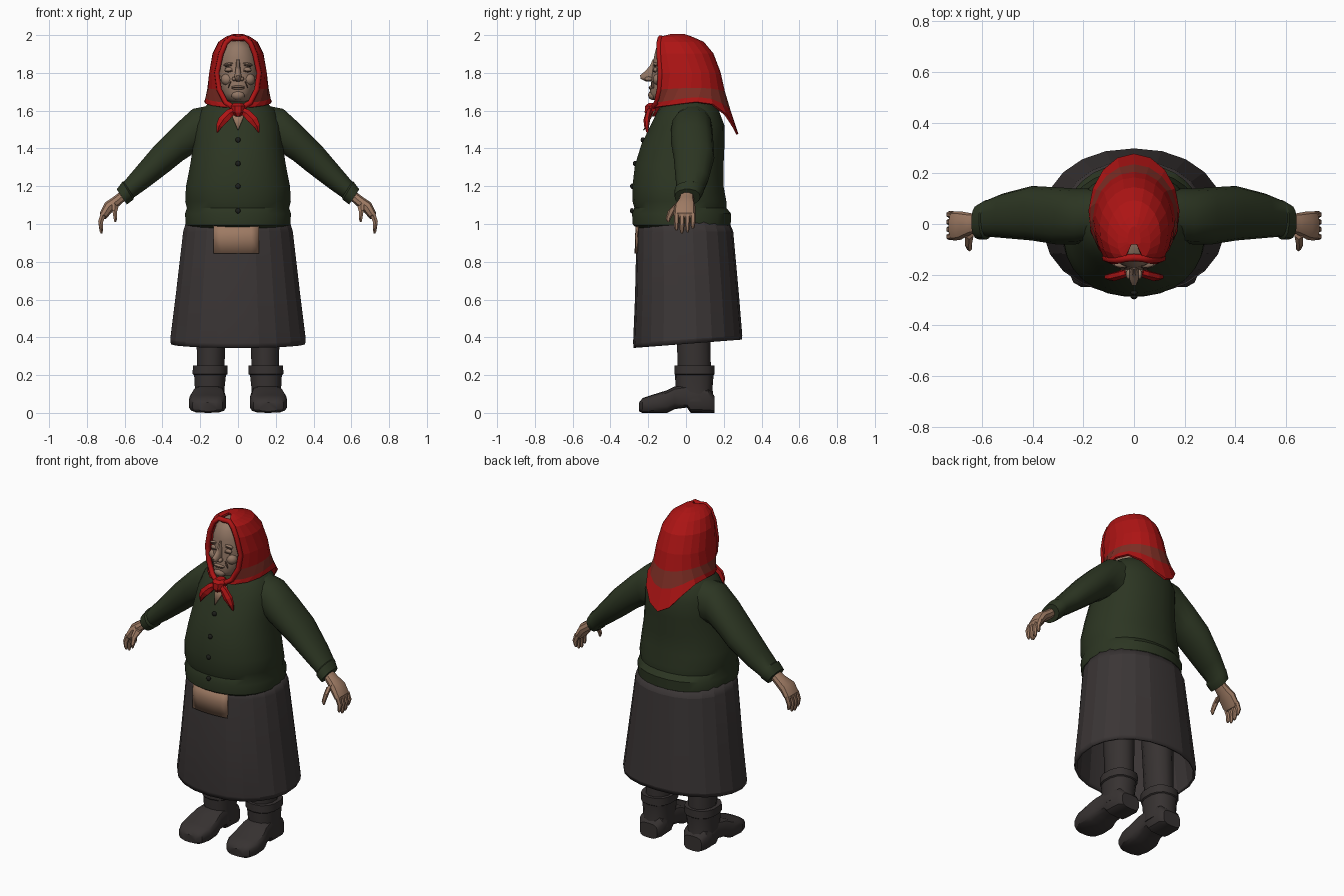
import bpy, bmesh, math
from mathutils import Vector

if "Cube" in bpy.data.objects:
    bpy.data.objects.remove(bpy.data.objects["Cube"])


def material(name, r, g, b):
    m = bpy.data.materials.new(name)
    m.use_nodes = True
    m.diffuse_color = (r, g, b, 1)
    bsdf = m.node_tree.nodes["Principled BSDF"]
    bsdf.inputs["Base Color"].default_value = (r, g, b, 1)
    bsdf.inputs["Roughness"].default_value = 0.9
    return m


RED = material("scarf red", .42, .007, .007)
RUST = material("scarf rust", .21, .027, .018)
GREEN = material("knit green", .025, .036, .016)
BUTTON = material("button dark", .012, .013, .01)
SKIRT = material("skirt charcoal", .043, .036, .036)
BOOT = material("boot brown", .038, .032, .031)
SKIN = material("hand skin", .34, .195, .125)
FACE = material("face skin", .29, .185, .13)
CREASE = material("crease brown", .09, .05, .035)


def finish(name, bm, mats, angle=35):
    bmesh.ops.recalc_face_normals(bm, faces=bm.faces)
    me = bpy.data.meshes.new(name)
    bm.to_mesh(me)
    bm.free()
    ob = bpy.data.objects.new(name, me)
    bpy.context.collection.objects.link(ob)
    for m in mats:
        me.materials.append(m)
    if angle:
        bpy.ops.object.select_all(action='DESELECT')
        ob.select_set(True)
        bpy.context.view_layer.objects.active = ob
        bpy.ops.object.shade_smooth_by_angle(angle=math.radians(angle))
    return ob


def loft(name, rings, mat, n=12, p=2, side=1, caps=True, angle=35):
    """Join superellipse rings, each given as centre, half axis U, half axis V."""
    bm = bmesh.new()
    rows = []
    for c, u, v in rings:
        row = []
        for i in range(n):
            a = math.tau * (i + .5) / n
            ca, sa = math.cos(a), math.sin(a)
            q = (Vector(c) + Vector(u) * math.copysign(abs(ca) ** (2 / p), ca)
                 + Vector(v) * math.copysign(abs(sa) ** (2 / p), sa))
            row.append(bm.verts.new((q.x * side, q.y, q.z)))
        rows.append(row)
    for a, b in zip(rows, rows[1:]):
        for i in range(n):
            j = (i + 1) % n
            bm.faces.new((a[i], a[j], b[j], b[i]))
    if caps:
        bm.faces.new(rows[0])
        bm.faces.new(rows[-1])
    return finish(name, bm, [mat], angle)


def level(z, rx, y0, y1, cx=0, tilt=0):
    """Horizontal ring; tilt raises the back."""
    return (cx, (y0 + y1) / 2, z), (rx, 0, 0), (0, (y1 - y0) / 2, tilt)


def limb(ux, uz, lx, lz, y0, y1):
    """Ring across a limb between an upper and a lower edge point."""
    return (((ux + lx) / 2, (y0 + y1) / 2, (uz + lz) / 2),
            ((ux - lx) / 2, 0, (uz - lz) / 2), (0, (y1 - y0) / 2, 0))


def blob(name, loc, radii, mat, roll=0):
    bm = bmesh.new()
    bmesh.ops.create_uvsphere(bm, u_segments=12, v_segments=8, radius=1)
    ob = finish(name, bm, [mat], 60)
    ob.location, ob.scale, ob.rotation_euler = loc, radii, (0, roll, 0)
    return ob


def tube(name, pts, radius, mat, side=1):
    cu = bpy.data.curves.new(name, 'CURVE')
    cu.dimensions = '3D'
    cu.bevel_depth, cu.bevel_resolution, cu.use_fill_caps = radius, 1, True
    sp = cu.splines.new('POLY')
    sp.points.add(len(pts) - 1)
    for sp_pt, (x, y, z) in zip(sp.points, pts):
        sp_pt.co = (x * side, y, z, 1)
    cu.materials.append(mat)
    ob = bpy.data.objects.new(name, cu)
    bpy.context.collection.objects.link(ob)
    return ob


# Skirt, open at the bottom
skirt = loft("skirt", [level(1.02, .275, -.25, .225), level(.96, .293, -.262, .25),
                       level(.62, .333, -.27, .28, tilt=.008),
                       level(.39, .362, -.28, .298, tilt=.02),
                       level(.366, .358, -.277, .295, tilt=.022)],
             SKIRT, n=22, p=2.15, caps=False, angle=12)
solid = skirt.modifiers.new("cloth", 'SOLIDIFY')
solid.thickness = .014

# Patch following the front of the skirt
bm = bmesh.new()
rows = []
for z, y in ((1.0, -.262), (.93, -.266), (.845, -.268)):
    rows.append([bm.verts.new((-.13 + .04 * i, y + .25 * (-.13 + .04 * i) ** 2 / .29 - .004, z))
                 for i in range(7)])
for a, b in zip(rows, rows[1:]):
    for i in range(6):
        bm.faces.new((a[i], a[i + 1], b[i + 1], b[i]))
patch = finish("skirt_patch", bm, [SKIN])
patch.modifiers.new("cloth", 'SOLIDIFY').thickness = .006

# Cardigan body with its gathered hem
loft("cardigan", [level(.98, .262, -.262, .215), level(.995, .278, -.283, .238),
                  level(1.055, .282, -.287, .24), level(1.085, .272, -.275, .215),
                  level(1.12, .281, -.284, .215), level(1.2, .277, -.285, .2),
                  level(1.31, .255, -.272, .2), level(1.42, .238, -.238, .205),
                  level(1.52, .23, -.19, .205), level(1.6, .2, -.15, .175),
                  level(1.65, .145, -.115, .14), level(1.67, .08, -.09, .1)],
     GREEN, n=28, p=2.2)
for i, (y, z) in enumerate(((-.229, 1.445), (-.27, 1.32), (-.285, 1.2), (-.286, 1.07))):
    blob("button_%d" % (i + 1), (0, y, z), (.014, .011, .014), BUTTON)

# Bare skin in the neckline, and the neck
bm = bmesh.new()
bm.faces.new([bm.verts.new(q) for q in ((-.045, -.162, 1.6), (0, -.222, 1.495), (.045, -.162, 1.6))])
finish("neckline", bm, [SKIN]).modifiers.new("skin", 'SOLIDIFY').thickness = .006
loft("neck", [level(1.56, .08, -.13, .06), level(1.7, .07, -.11, .05)], FACE)

for s, tag in ((1, "left"), (-1, "right")):
    # Sleeve with a turned cuff
    loft(tag + "_sleeve", [limb(.10, 1.64, .15, 1.36, -.06, .14), limb(.24, 1.612, .22, 1.38, -.08, .14),
                           limb(.33, 1.53, .29, 1.335, -.08, .145), limb(.44, 1.42, .365, 1.275, -.065, .15),
                           limb(.55, 1.29, .485, 1.185, -.055, .12), limb(.605, 1.225, .55, 1.14, -.05, .095),
                           limb(.612, 1.225, .555, 1.127, -.062, .095), limb(.642, 1.185, .588, 1.102, -.06, .075),
                           limb(.632, 1.168, .598, 1.118, -.04, .055)], GREEN, n=14, p=2.2, side=s)
    # Hand
    loft(tag + "_palm", [limb(.62, 1.175, .59, 1.13, -.03, .04), limb(.66, 1.145, .622, 1.1, -.04, .042),
                         limb(.705, 1.115, .66, 1.07, -.062, .05), limb(.732, 1.06, .69, 1.035, -.066, .05),
                         limb(.727, 1.035, .7, 1.025, -.05, .04)], SKIN, n=10, p=2.4, side=s)
    for k, name in enumerate(("index", "middle", "ring", "little")):
        y, drop = -.05 + .029 * k, (.015, 0, .006, .025)[k]
        loft("%s_%s_finger" % (tag, name),
             [limb(.728, 1.06, .698, 1.045, y - .014, y + .014),
              limb(.742, 1.015, .714, 1.005, y - .014, y + .014),
              limb(.735, .965 + drop, .713, .965 + drop, y - .012, y + .01),
              limb(.728, .95 + drop, .718, .95 + drop, y - .006, y + .005)], SKIN, n=6, side=s)
    loft(tag + "_thumb", [limb(.67, 1.12, .63, 1.09, -.06, -.01), limb(.668, 1.075, .638, 1.065, -.095, -.055),
                          limb(.66, 1.03, .638, 1.03, -.108, -.08), limb(.655, 1.01, .645, 1.01, -.1, -.088)],
         SKIN, n=6, side=s)
    # Leg and boot shaft
    loft(tag + "_leg", [level(.2, .074, -.045, .135, .145), level(.6, .085, -.06, .13, .14)], BOOT, side=s)
    loft(tag + "_boot_shaft", [level(.06, .083, -.05, .148, .15), level(.13, .08, -.055, .14, .15),
                               level(.2, .086, -.058, .146, .148), level(.205, .094, -.062, .152, .148),
                               level(.25, .094, -.062, .152, .147), level(.25, .076, -.045, .135, .147)],
         BOOT, n=14, p=2.4, side=s)
    # Foot, lofted from heel to toe, with a raised arch
    loft(tag + "_boot_foot", [((cx, y, (z0 + z1) / 2), (w, 0, 0), (0, 0, (z1 - z0) / 2)) for y, z0, z1, w, cx in
                              ((.15, .0, .09, .06, .15), (.12, 0, .13, .08, .15), (.025, 0, .15, .08, .152),
                               (.005, .028, .15, .08, .153), (-.06, .02, .14, .088, .157),
                               (-.1, 0, .12, .098, .16), (-.18, 0, .095, .1, .161),
                               (-.23, .0, .078, .08, .161), (-.248, .008, .055, .05, .16))],
         BOOT, n=14, p=3.4, side=s)
    # Face features
    blob(tag + "_cheek", (s * .055, -.143, 1.765), (.036, .032, .032), FACE)
    blob(tag + "_eyelid", (s * .046, -.161, 1.816), (.025, .012, .014), FACE)
    blob(tag + "_lash_line", (s * .046, -.168, 1.808), (.023, .008, .0035), CREASE, s * .1)
    blob(tag + "_brow", (s * .047, -.16, 1.848), (.032, .012, .007), FACE, s * .2)
    blob(tag + "_brow_crease", (s * .047, -.163, 1.837), (.026, .008, .0025), CREASE, s * .2)
    blob(tag + "_nostril", (s * .02, -.198, 1.768), (.012, .02, .012), FACE)
    blob(tag + "_smile_crease", (s * .045, -.175, 1.738), (.003, .008, .022), CREASE, -s * .4)
    # Scarf tail
    loft(tag + "_scarf_tail", [limb(.01, 1.625, .005, 1.59, -.2, -.165), limb(.06, 1.607, .03, 1.565, -.215, -.18),
                               limb(.105, 1.565, .05, 1.54, -.225, -.19), limb(.118, 1.525, .08, 1.515, -.222, -.195),
                               limb(.113, 1.485, .106, 1.485, -.21, -.2)], RED, n=6, side=s, angle=0)

# Head
loft("head", [level(1.645, .045, -.14, .03), level(1.66, .068, -.178, .04), level(1.69, .083, -.194, .05),
              level(1.73, .096, -.188, .06), level(1.78, .106, -.182, .07), level(1.83, .108, -.176, .07),
              level(1.88, .103, -.172, .07), level(1.93, .084, -.16, .05), level(1.97, .04, -.125, .01)],
     FACE, n=20, angle=60)
loft("nose", [level(1.87, .01, -.178, -.14), level(1.84, .012, -.192, -.14), level(1.81, .015, -.218, -.14),
              level(1.787, .02, -.247, -.15), level(1.768, .018, -.243, -.15), level(1.755, .01, -.215, -.16)],
     FACE, n=8, angle=60)
blob("chin", (0, -.174, 1.682), (.036, .027, .026), FACE)
blob("lips", (0, -.183, 1.722), (.036, .014, .012), FACE)
blob("mouth_line", (0, -.191, 1.722), (.034, .008, .003), CREASE)

# Headscarf: open rows from one front edge, round the back, to the other
SCARF = ((2.0, .025, .01, -.08, -.01, 0, 0), (1.986, .062, .035, -.135, .03, 0, 0),
         (1.96, .1, .065, -.142, .09, 0, 0), (1.9, .13, .09, -.142, .14, 0, 0),
         (1.8, .148, .112, -.135, .178, 0, 0), (1.72, .156, .1, -.14, .2, .01, .02),
         (1.67, .168, .065, -.155, .23, .03, .07), (1.645, .174, .02, -.175, .272, .03, .17))
bm = bmesh.new()
rows, edge = [], []
for z, w, fx, fy, yb, front, back in SCARF:
    a0 = math.asin(fx / w)
    mid = fy * .45 + yb * .55 - .03
    row = []
    for i in range(-8, 9):
        a = math.pi - abs(i) / 8 * (math.pi - a0)
        c = math.cos(a)
        y = mid - c * ((mid - fy) / math.cos(a0) if c > 0 else yb - mid)
        drop = front * c if c > 0 else back * abs(c) ** 3
        row.append(bm.verts.new((math.copysign(w * math.sin(a), i), y, z - drop)))
    edge.append(row[-1].co.copy())
    rows.append(row)
bm.faces.new(rows[0])
for r, (a, b) in enumerate(zip(rows, rows[1:])):
    for i in range(16):
        f = bm.faces.new((a[i], a[i + 1], b[i + 1], b[i]))
        f.material_index = 1 if r == 5 else 0
scarf = finish("headscarf", bm, [RED, RUST], 0)
cloth = scarf.modifiers.new("cloth", 'SOLIDIFY')
cloth.thickness, cloth.offset = .012, 0

# Rolled rim round the face and the knot under the chin
for s, tag in ((1, "left"), (-1, "right")):
    tube(tag + "_scarf_rim", [(0, -.132, 1.982)] + [tuple(q) for q in edge[1:]], .015, RED, s)
loft("scarf_knot", [level(1.64, .025, -.2, -.14), level(1.625, .042, -.22, -.13),
                    level(1.59, .038, -.222, -.14), level(1.57, .015, -.21, -.16)], RED, n=8, angle=0)
